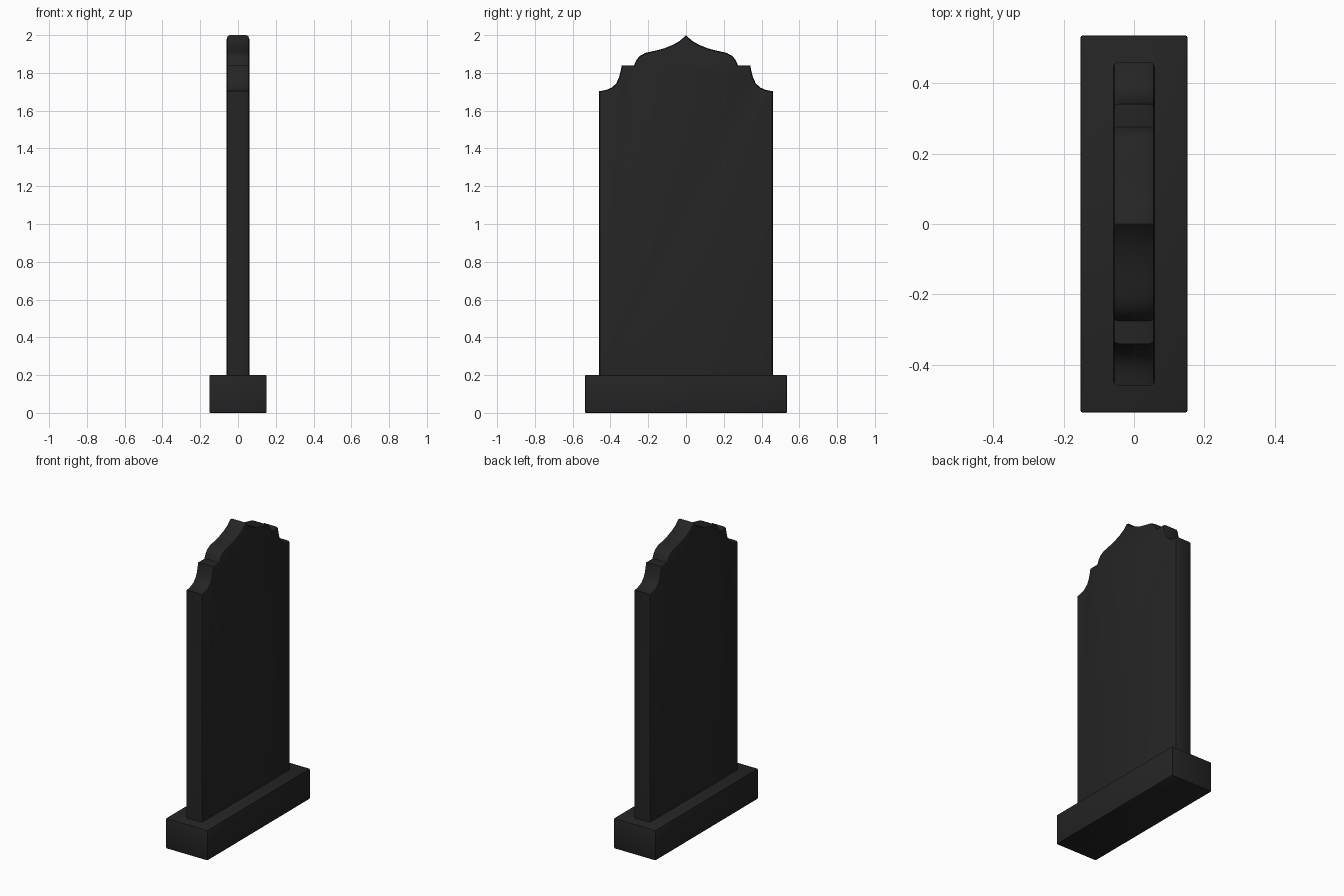
import bpy, bmesh

if "Cube" in bpy.data.objects:
    bpy.data.objects.remove(bpy.data.objects["Cube"])

stone = bpy.data.materials.new("black_granite")
stone.diffuse_color = (0.018, 0.018, 0.018, 1)
stone.use_nodes = True
stone.node_tree.nodes["Principled BSDF"].inputs["Base Color"].default_value = stone.diffuse_color


def finish(bm, name):
    bmesh.ops.recalc_face_normals(bm, faces=bm.faces)
    me = bpy.data.meshes.new(name)
    bm.to_mesh(me)
    bm.free()
    me.materials.append(stone)
    ob = bpy.data.objects.new(name, me)
    bpy.context.collection.objects.link(ob)
    bpy.ops.object.select_all(action='DESELECT')
    ob.select_set(True)
    bpy.context.view_layer.objects.active = ob
    bpy.ops.object.shade_smooth_by_angle(angle=0.6)
    return ob


# Base plinth with slightly eased edges
bm = bmesh.new()
bmesh.ops.create_cube(bm, size=1)
for v in bm.verts:
    v.co = (v.co.x * 0.304, v.co.y * 1.07, v.co.z * 0.2 + 0.1)
bmesh.ops.bevel(bm, geom=bm.edges[:], offset=0.006, segments=2,
                profile=0.5, affect='EDGES')
finish(bm, "base_plinth")

# Slab: half outline (y, z) from foot to peak, mirrored across y = 0
half = [(0.46, 0.19), (0.46, 1.703), (0.425, 1.709), (0.393, 1.722),
        (0.369, 1.745), (0.354, 1.778), (0.346, 1.81), (0.34, 1.84),
        (0.275, 1.84), (0.264, 1.866), (0.246, 1.889), (0.215, 1.906),
        (0.165, 1.917), (0.115, 1.93), (0.07, 1.948), (0.03, 1.971)]
outline = half + [(0, 2.0)] + [(-y, z) for y, z in reversed(half)]
T = 0.06
bm = bmesh.new()
face = bm.faces.new([bm.verts.new((-T, y, z)) for y, z in outline])
ext = bmesh.ops.extrude_face_region(bm, geom=[face], use_keep_orig=True)
for g in ext["geom"]:
    if isinstance(g, bmesh.types.BMVert):
        g.co.x = T
bmesh.ops.recalc_face_normals(bm, faces=bm.faces)
# Ease the front and back rims only
rims = [e for e in bm.edges
        if abs(e.verts[0].co.x - e.verts[1].co.x) < 1e-5
        and max(v.co.z for v in e.verts) > 0.2]
bmesh.ops.bevel(bm, geom=rims, offset=0.016, segments=2, profile=0.5,
                affect='EDGES', clamp_overlap=True)
finish(bm, "headstone_slab")
